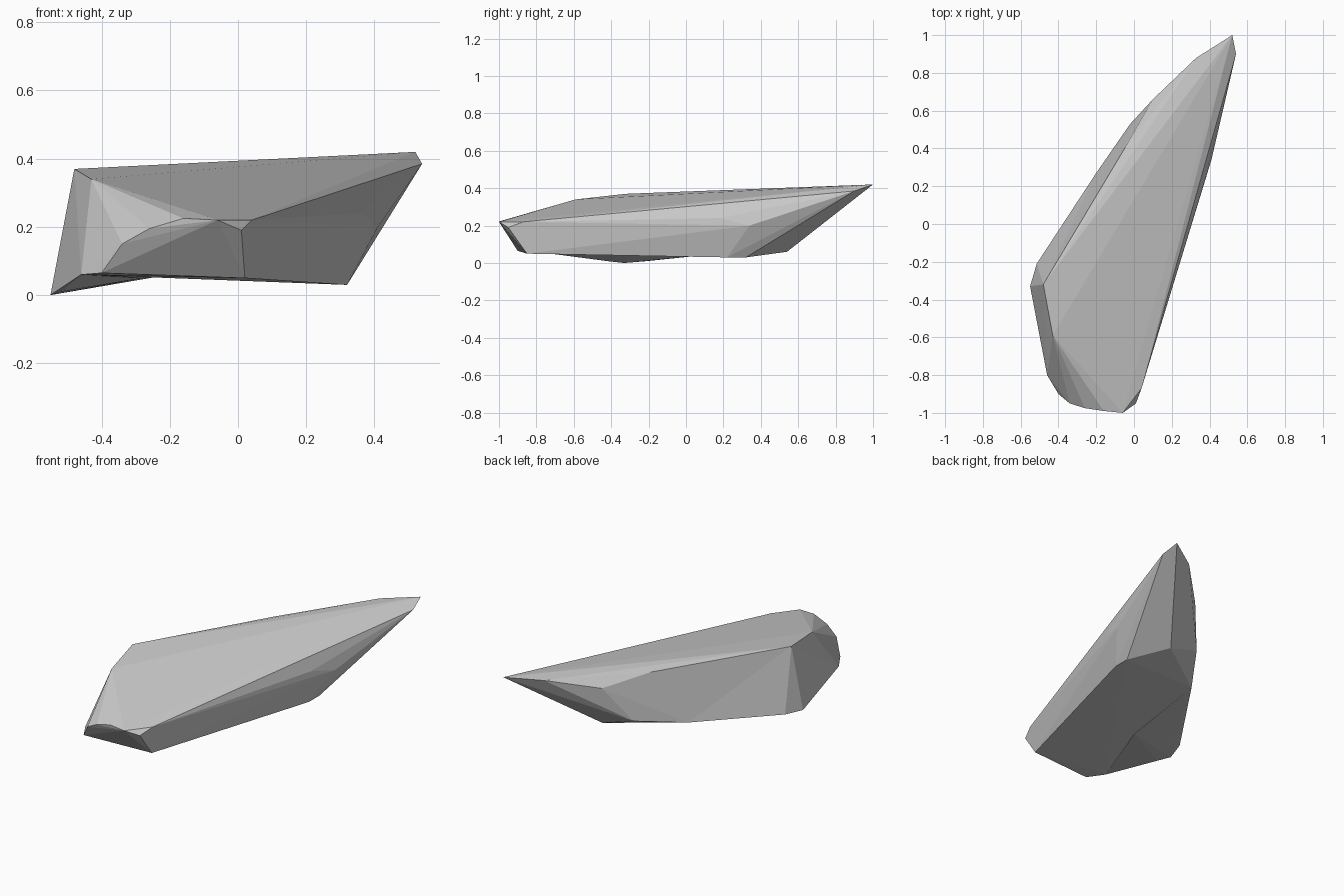
import bpy, bmesh, math

cube = bpy.data.objects.get("Cube")
if cube:
    bpy.data.objects.remove(cube, do_unlink=True)

stone = bpy.data.materials.new("stone_grey")
stone.use_nodes = True
colour = (0.6, 0.6, 0.6, 1)
stone.diffuse_color = colour
stone.node_tree.nodes["Principled BSDF"].inputs["Base Color"].default_value = colour


def faceted(name, corners):
    """Wrap the corner points in flat facets, merging nearly level ones."""
    bm = bmesh.new()
    for p in corners:
        bm.verts.new(p)
    hull = bmesh.ops.convex_hull(bm, input=bm.verts)
    loose = set(hull["geom_interior"] + hull["geom_unused"])
    bmesh.ops.delete(bm, geom=[v for v in loose if isinstance(v, bmesh.types.BMVert)],
                     context='VERTS')
    bmesh.ops.dissolve_limit(bm, angle_limit=math.radians(2),
                             verts=bm.verts, edges=bm.edges)
    bmesh.ops.recalc_face_normals(bm, faces=bm.faces)
    mesh = bpy.data.meshes.new(name)
    bm.to_mesh(mesh)
    bm.free()
    mesh.materials.append(stone)
    obj = bpy.data.objects.new(name, mesh)
    bpy.context.collection.objects.link(obj)
    return obj


# Sloping top: raised tip, back rim and left shoulder
top = [(.52, 1, .42), (.54, .9, .385), (.33, .88, .405), (-.05, .4, .375),
       (.1, .66, .335), (-.48, -.32, .37), (-.43, -.59, .34)]
# Rounded nose
nose = [(-.16, -.99, .225), (-.06, -1, .22), (.01, -.95, .19), (.04, -.87, .22),
        (-.26, -.975, .195), (-.34, -.95, .15), (-.4, -.9, .065), (-.46, -.8, .06)]
# Long flank and its chipped corner
flank = [(.36, .18, .24), (.41, .34, .2), (.35, .29, .08)]
# Underside rim
base = [(.02, -.85, .05), (.32, .22, .03), (.32, .32, .03), (.18, .54, .06),
        (-.02, .53, .12), (-.2, .27, .06)]
faceted("rock_body", top + nose + flank + base)

# Low spur under the shoulder
spur = [(-.55, -.33, 0), (-.515, -.21, .01), (-.52, -.42, .01), (-.28, -.33, .05)]
faceted("rock_spur", spur + [top[5], top[6], nose[7], base[5]])
